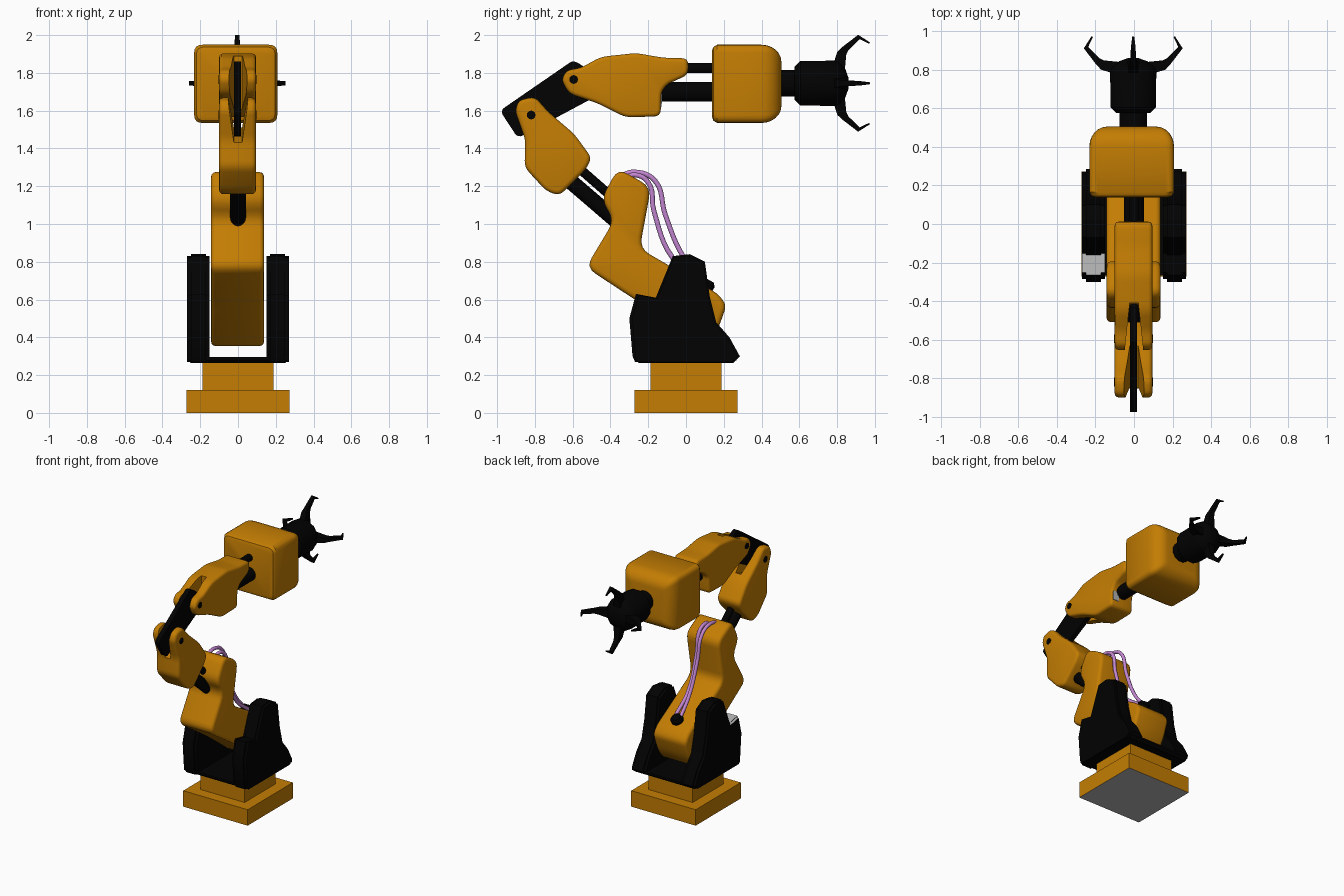
import bpy, bmesh, math
from mathutils import Vector as V

if "Cube" in bpy.data.objects:
    bpy.data.objects.remove(bpy.data.objects["Cube"])


def mat(name, col):
    m = bpy.data.materials.new(name)
    m.diffuse_color = (*col, 1)
    m.use_nodes = True
    m.node_tree.nodes["Principled BSDF"].inputs["Base Color"].default_value = m.diffuse_color
    return m


ORANGE = mat("orange", (0.55, 0.205, 0.001))
BLACK = mat("black", (0.0005, 0.0005, 0.0005))
GREY = mat("grey", (0.45, 0.45, 0.45))
PURPLE = mat("purple", (0.55, 0.24, 0.64))


def make(name, bm, m, grey_rule=None):
    bmesh.ops.recalc_face_normals(bm, faces=bm.faces)
    if grey_rule:
        for f in bm.faces:
            f.material_index = int(grey_rule(f.calc_center_median(), f.normal))
    me = bpy.data.meshes.new(name)
    bm.to_mesh(me)
    bm.free()
    me.materials.append(m)
    if grey_rule:
        me.materials.append(GREY)
    ob = bpy.data.objects.new(name, me)
    bpy.context.collection.objects.link(ob)
    return ob


def rounded(pts, r, n=5):
    """Round the corners of a closed 2D outline, never past its neighbours."""
    out, pts = [], [V(p) for p in pts]
    for i, p in enumerate(pts):
        a, b = pts[i - 1] - p, pts[(i + 1) % len(pts)] - p
        d = min(r, 0.45 * a.length, 0.45 * b.length)
        a, b = p + a.normalized() * d, p + b.normalized() * d
        for k in range(n):
            t = k / (n - 1)
            out.append(a * (1 - t) ** 2 + p * 2 * t * (1 - t) + b * t * t)
    return out


def loft(name, rings, m, rule=None):
    bm = bmesh.new()
    rows = [[bm.verts.new(p) for p in r] for r in rings]
    n = len(rows[0])
    for a, b in zip(rows, rows[1:]):
        for i in range(n):
            j = (i + 1) % n
            bm.faces.new((a[i], a[j], b[j], b[i]))
    bm.faces.new(rows[0])
    bm.faces.new(rows[-1])
    return make(name, bm, m, rule)


def prism(name, pts, x0, x1, m, bevel=0, rule=None):
    """Side outline (y, z) extruded along x, with rounded rims."""
    bm = bmesh.new()
    a, b = ([bm.verts.new((x, p[0], p[1])) for p in pts] for x in (x0, x1))
    n = len(pts)
    for i in range(n):
        j = (i + 1) % n
        bm.faces.new((a[i], a[j], b[j], b[i]))
    caps = [bm.faces.new(a), bm.faces.new(b)]
    bmesh.ops.recalc_face_normals(bm, faces=bm.faces)
    if bevel:
        edges = list({e for f in caps for e in f.edges})
        bmesh.ops.bevel(bm, geom=edges, offset=bevel, segments=3,
                        profile=0.5, affect='EDGES', clamp_overlap=False)
    return make(name, bm, m, rule)


def turned(name, p0, axis, stations, m, sides=20):
    """Round part: stations are (distance along axis, radius)."""
    q = V(axis).normalized().to_track_quat('Z', 'Y')
    ang = [2 * math.pi * (i + 0.5) / sides for i in range(sides)]
    return loft(name, [[V(p0) + q @ V((r * math.cos(t), r * math.sin(t), d))
                        for t in ang] for d, r in stations], m)


def rod(name, p0, p1, r):
    p0, p1 = V(p0), V(p1)
    return turned(name, p0, p1 - p0, [(0, r), ((p1 - p0).length, r)], BLACK)


def box(name, x, y, z0, z1, m, rule=None):
    return loft(name, [[(-x, -y, z), (x, -y, z), (x, y, z), (-x, y, z)]
                       for z in (z0, z1)], m, rule)


def cut_slot(ob, quad):
    """Cut a wedge slot; quad holds (y, z, half width)."""
    c = loft("slot_cutter", [[(s * w, y, z) for y, z, w in quad] for s in (-1, 1)], ORANGE)
    c.hide_render = True
    mod = ob.modifiers.new("slot", 'BOOLEAN')
    mod.operation, mod.object, mod.solver = 'DIFFERENCE', c, 'EXACT'
    bpy.context.view_layer.objects.active = ob
    bpy.ops.object.modifier_apply(modifier=mod.name)
    bpy.data.objects.remove(c)


# Base
box("base_plate", 0.273, 0.273, 0, 0.122, ORANGE, lambda c, n: n.z < -0.9)
box("turntable", 0.188, 0.188, 0.122, 0.27, ORANGE)

# Shoulder bracket: floor and two layered cheeks
loft("bracket_floor", [[(-x, -x, z), (x, -x, z), (x, x, z), (-x, x, z)]
                       for x, z in ((0.25, 0.265), (0.268, 0.28), (0.268, 0.295))], BLACK)
CHEEK = [(-0.27, 0.27), (-0.283, 0.30), (-0.30, 0.5), (-0.265, 0.63), (-0.16, 0.61),
         (-0.07, 0.83), (0.02, 0.84), (0.10, 0.80), (0.125, 0.62), (0.16, 0.48),
         (0.23, 0.40), (0.285, 0.30), (0.255, 0.27)]
SMALL = [(y * 0.95, 0.27 + (z - 0.27) * 0.985) for y, z in CHEEK]
for s, side in ((-1, "left"), (1, "right")):
    shelf = (lambda c, n: n.z > 0.8 and c.y < -0.15) if s < 0 else None
    prism(side + "_cheek_core", CHEEK, s * 0.17, s * 0.25, BLACK, 0, shelf)
    prism(side + "_cheek_layers", SMALL, s * 0.15, s * 0.27, BLACK, 0, shelf)

# Lower arm
LOWER = [(-0.45, 1.13), (-0.36, 1.295), (-0.185, 1.195), (-0.245, 0.87), (0.17, 0.63),
         (0.215, 0.57), (0.165, 0.43), (0.09, 0.335), (-0.24, 0.58), (-0.53, 0.77),
         (-0.38, 1.02)]
prism("lower_arm", rounded(LOWER, 0.06), -0.143, 0.138, ORANGE, 0.025)

# Cable socket and cables
turned("cable_socket", (0, 0.08, 0.63), (0, 0.5, 0.87),
       [(0, 0.045), (0.065, 0.045), (0.085, 0.03)], BLACK)
PATHS = [(0.03, [(-0.33, 1.24), (-0.27, 1.26), (-0.20, 1.22), (-0.17, 1.07),
                 (-0.07, 0.82), (0.10, 0.68)]),
         (-0.02, [(-0.36, 1.25), (-0.27, 1.275), (-0.165, 1.23), (-0.11, 1.05),
                  (-0.01, 0.82), (0.11, 0.68)])]
for k, (x, path) in enumerate(PATHS):
    cu = bpy.data.curves.new("cable", 'CURVE')
    cu.dimensions, cu.bevel_depth, cu.bevel_resolution = '3D', 0.013, 2
    cu.resolution_u = 6
    sp = cu.splines.new('BEZIER')
    sp.bezier_points.add(len(path) - 1)
    for bp, (y, z) in zip(sp.bezier_points, path):
        bp.co = (x, y, z)
        bp.handle_left_type = bp.handle_right_type = 'AUTO'
    cu.materials.append(PURPLE)
    bpy.context.collection.objects.link(bpy.data.objects.new(f"cable_{k + 1}", cu))

# Rods from lower arm to elbow
rod("elbow_rod_thin", (0, -0.40, 1.15), (0, -0.60, 1.325), 0.025)
rod("elbow_rod_thick", (0, -0.36, 1.01), (0, -0.68, 1.285), 0.042)

# Elbow fork
FORK = [(-0.905, 1.60), (-0.885, 1.655), (-0.80, 1.675), (-0.73, 1.595), (-0.59, 1.475),
        (-0.50, 1.35), (-0.53, 1.29), (-0.67, 1.15), (-0.74, 1.175), (-0.855, 1.30),
        (-0.85, 1.445)]
fork = prism("elbow_fork", rounded(FORK, 0.035), -0.1, 0.095, ORANGE, 0.022)
cut_slot(fork, [(-1.05, 1.36, 0.022), (-0.5, 1.56, 0.022),
                (-0.6, 1.82, 0.06), (-1.15, 1.62, 0.06)])

# Link plate between both forks, with pins in the prongs
LINK = [(-0.985, 1.60), (-0.60, 1.865), (-0.565, 1.85), (-0.43, 1.75), (-0.43, 1.70),
        (-0.89, 1.455)]
prism("elbow_link", rounded(LINK, 0.03), -0.02, 0.016, BLACK)
for nm, y, z in (("lower_pin", -0.82, 1.577), ("upper_pin", -0.595, 1.765)):
    for s, side in ((-1, "left"), (1, "right")):
        rod(f"{nm}_{side}", (s * 0.07 - 0.0025, y, z), (s * 0.1 - 0.0025, y, z), 0.023)

# Forearm
FOREARM = [(-0.66, 1.765), (-0.63, 1.815), (-0.56, 1.825), (-0.45, 1.885), (-0.265, 1.905),
           (-0.12, 1.88), (0.012, 1.877), (0.012, 1.79), (-0.10, 1.74), (-0.13, 1.70),
           (-0.135, 1.57), (-0.32, 1.565), (-0.47, 1.64), (-0.62, 1.69)]
forearm = prism("forearm", rounded(FOREARM, 0.035), -0.1, 0.095, ORANGE, 0.02)
cut_slot(forearm, [(-0.41, 1.45, 0.022), (-0.41, 2.0, 0.022),
                   (-0.72, 2.0, 0.055), (-0.72, 1.45, 0.055)])
box_pts = [(-0.136, 1.62), (-0.129, 1.62), (-0.126, 1.69), (-0.133, 1.69)]
prism("forearm_end_plate", box_pts, 0.03, 0.08, GREY)
rod("wrist_rod_thin", (0, -0.05, 1.825), (0, 0.2, 1.825), 0.027)
rod("wrist_rod_thick", (0, -0.2, 1.70), (0, 0.2, 1.70), 0.052)

# Wrist housing: rounded square rings, domed at the front
rings = [(0.138, 0.03), (0.145, 0.012), (0.165, 0)]
rings += [(0.40 + 0.105 * math.sin(t), 0.09 * (1 - math.cos(t)))
          for t in (math.pi * k / 12 for k in range(7))]
SQ = rounded([(-1, -1), (1, -1), (1, 1), (-1, 1)], 0.2)
loft("wrist_housing", [[(-0.012 + p.x * (0.22 - d), y, 1.742 + p.y * (0.207 - d))
                        for p in SQ] for y, d in rings], ORANGE)

# Gripper body
AX = (-0.004, 0, 1.745)
turned("gripper_body", AX, (0, 1, 0),
       [(0.48, 0.073), (0.575, 0.073), (0.575, 0.09), (0.605, 0.122), (0.785, 0.124),
        (0.81, 0.115), (0.845, 0.075), (0.86, 0.03)], BLACK, 12)

# Four claws: (y, radius, thickness, width) along each finger
CLAW = [(0.805, 0.07, 0.04, 0.03), (0.825, 0.16, 0.025, 0.02), (0.845, 0.185, 0.018, 0.015),
        (0.915, 0.245, 0.012, 0.012), (0.972, 0.213, 0.004, 0.005)]
DIRS = [(0.9, 0.1), (0.95, -0.3), (0.9, -0.45), (0.3, -0.95), (-0.45, -0.9)]
for k in range(4):
    a = k * math.pi / 2
    out, side = V((math.cos(a), 0, math.sin(a))), V((-math.sin(a), 0, math.cos(a)))
    rows = []
    for (y, r, t, w), (dy, dr) in zip(CLAW, DIRS):
        c, n = V(AX) + out * r + V((0, y, 0)), V((0, dy, 0)) + out * dr
        rows.append([c + n * t + side * w, c + n * t - side * w,
                     c - n * t - side * w, c - n * t + side * w])
    loft(f"claw_{k + 1}", rows, BLACK)

# Smooth shading with crisp edges
for ob in bpy.context.scene.objects:
    ob.select_set(ob.type == 'MESH')
bpy.context.view_layer.objects.active = fork
bpy.ops.object.shade_smooth_by_angle(angle=math.radians(32))
